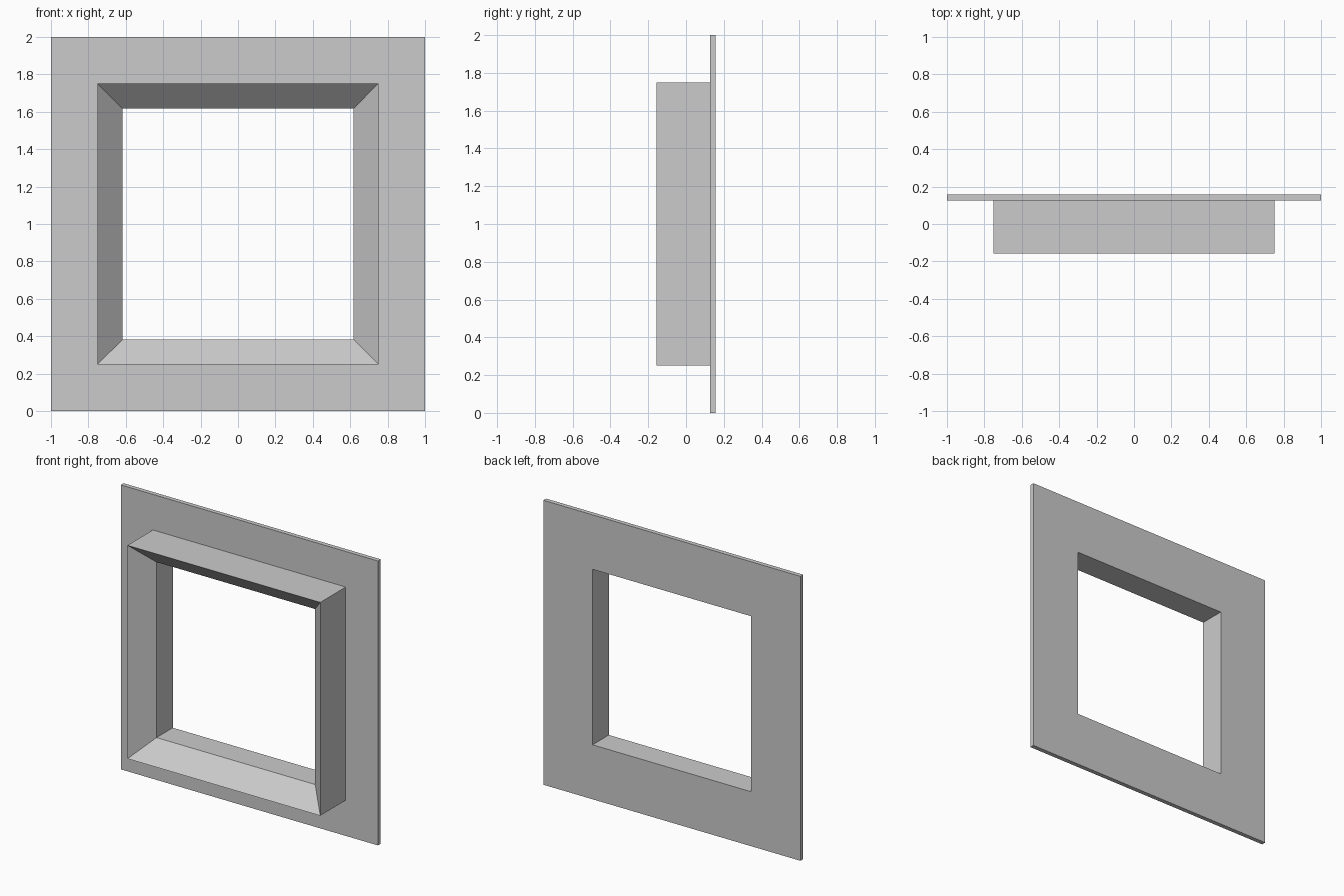
import bpy
import bmesh

if "Cube" in bpy.data.objects:
    bpy.data.objects.remove(bpy.data.objects["Cube"])

CENTRE_Z = 1.0

# Cross-section as (half width from the opening's centre, y), front faces -y
PROFILE = [
    (0.617, 0.157),   # opening, back
    (1.0, 0.157),     # flange, back outer edge
    (1.0, 0.126),     # flange, front outer edge
    (0.75, 0.126),    # where the flange meets the raised surround
    (0.75, -0.157),   # front lip
    (0.617, -0.024),  # inner end of the splayed reveal
]
CORNERS = [(-1, -1), (1, -1), (1, 1), (-1, 1)]


def square_sweep(name, profile):
    """Sweep a closed profile around a square with mitred corners."""
    bm = bmesh.new()
    rings = [[bm.verts.new((sx * r, y, CENTRE_Z + sz * r)) for r, y in profile]
             for sx, sz in CORNERS]
    n = len(profile)
    for i, a in enumerate(rings):
        b = rings[(i + 1) % 4]
        for j in range(n):
            k = (j + 1) % n
            bm.faces.new((a[j], a[k], b[k], b[j]))
    bmesh.ops.recalc_face_normals(bm, faces=bm.faces)
    mesh = bpy.data.meshes.new(name)
    bm.to_mesh(mesh)
    bm.free()
    obj = bpy.data.objects.new(name, mesh)
    bpy.context.collection.objects.link(obj)
    return obj


# Flange plate and splayed surround as one mitred frame
square_sweep("window_frame", PROFILE)
